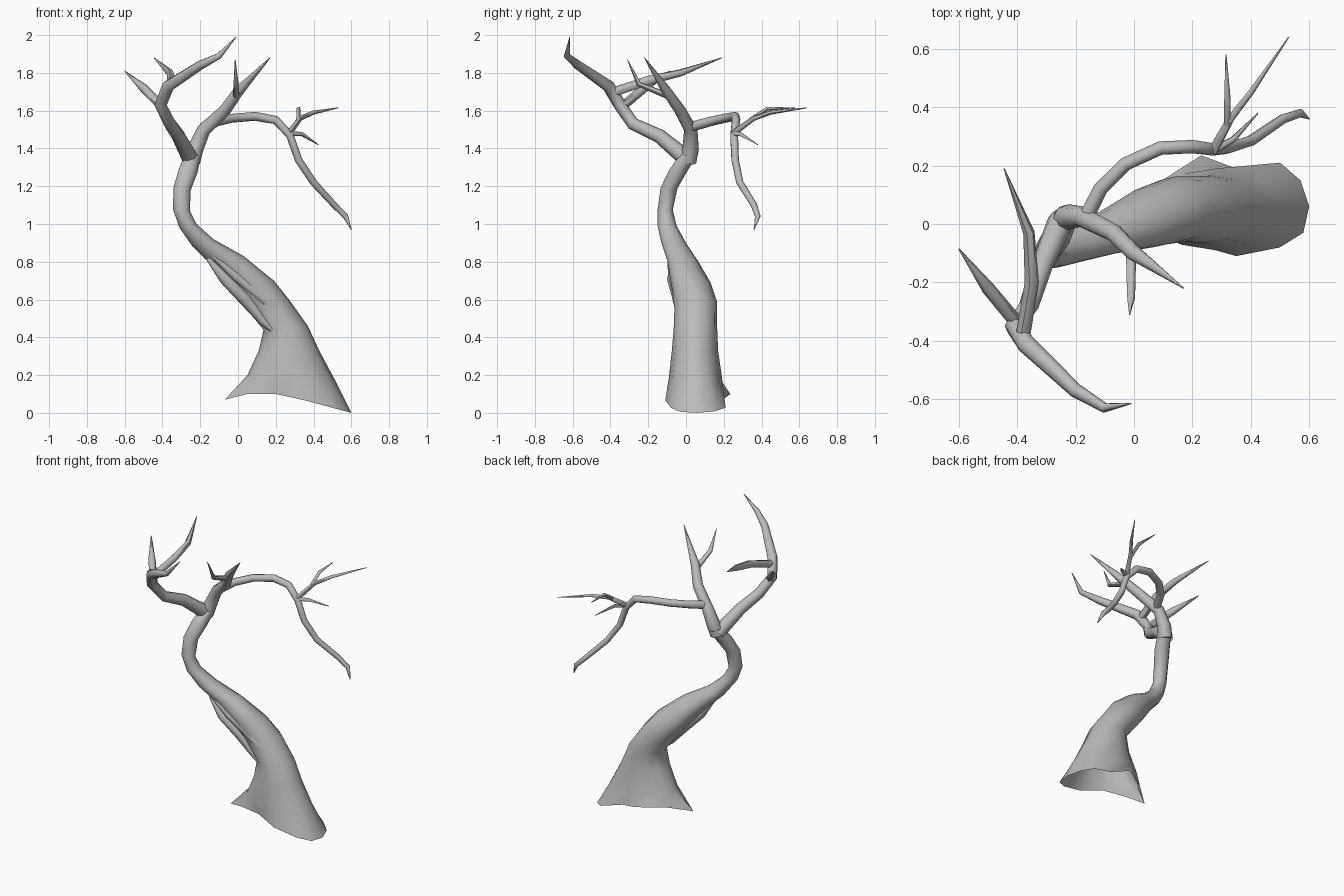
import bpy
import bmesh
import math
from mathutils import Vector

cube = bpy.data.objects.get("Cube")
if cube:
    bpy.data.objects.remove(cube, do_unlink=True)

GREY = (0.5, 0.5, 0.5, 1)
bark = bpy.data.materials.new("grey_bark")
bark.use_nodes = True
bark.diffuse_color = GREY
shader = bark.node_tree.nodes["Principled BSDF"]
shader.inputs["Base Color"].default_value = GREY
shader.inputs["Roughness"].default_value = 0.8


def loft(name, rings, cap_start=False):
    """Skin a list of equal-sized vertex rings; the last ring is capped."""
    bm = bmesh.new()
    loops = [[bm.verts.new(p) for p in ring] for ring in rings]
    n = len(loops[0])
    for a, b in zip(loops, loops[1:]):
        for i in range(n):
            j = (i + 1) % n
            bm.faces.new((a[i], a[j], b[j], b[i]))
    bm.faces.new(loops[-1])
    if cap_start:
        bm.faces.new(loops[0][::-1])
    bmesh.ops.recalc_face_normals(bm, faces=bm.faces[:])
    mesh = bpy.data.meshes.new(name)
    bm.to_mesh(mesh)
    bm.free()
    mesh.materials.append(bark)
    obj = bpy.data.objects.new(name, mesh)
    bpy.context.collection.objects.link(obj)
    bpy.ops.object.select_all(action="DESELECT")
    obj.select_set(True)
    bpy.context.view_layer.objects.active = obj
    bpy.ops.object.shade_smooth_by_angle(angle=math.radians(60))
    return obj


def limb(name, path, sides=8):
    """Tapered tube through (x, y, z, radius) points with a twist-free frame."""
    pts = [Vector(p[:3]) for p in path]
    rings = []
    last = None
    for i, (p, spec) in enumerate(zip(pts, path)):
        ahead = pts[min(i + 1, len(pts) - 1)] - p
        behind = p - pts[max(i - 1, 0)]
        tangent = (ahead.normalized() + behind.normalized()).normalized()
        if last is None:
            side = tangent.orthogonal().normalized()
        else:
            side = last.rotation_difference(tangent) @ side
        last = tangent
        up = tangent.cross(side)
        turns = [math.tau * k / sides for k in range(sides)]
        rings.append([p + (side * math.cos(t) + up * math.sin(t)) * spec[3] for t in turns])
    return loft(name, rings, cap_start=True)


# Trunk: flared root outline, open underneath
root = [(.6, .06), (.57, .15), (.5, .21), (.35, .19), (.23, .235), (.05, .12),
        (-.07, .02), (.05, -.03), (.2, -.06), (.35, -.11), (.5, -.08), (.58, -.03)]
SIDES = len(root)
trunk_rings = [[Vector((x, y, min(.1, .1 - (x - .23) * .27, .07 + (x + .07) * .25)))
                for x, y in root]]

# Trunk sections: left x, left z, right x, right z, front y, back y
sections = [
    (.05, .2, .51, .18, -.09, .19), (.11, .33, .43, .33, -.075, .17),
    (.135, .44, .37, .46, -.065, .165), (.03, .57, .27, .6, -.06, .165),
    (-.06, .68, .19, .7, -.08, .13), (-.15, .79, .03, .83, -.1, .06),
    (-.24, .88, -.13, .92, -.13, 0), (-.31, .98, -.22, 1, -.15, -.05),
    (-.345, 1.08, -.255, 1.07, -.15, -.07), (-.34, 1.2, -.25, 1.18, -.135, -.045),
    (-.31, 1.3, -.215, 1.27, -.09, .01), (-.275, 1.38, -.195, 1.36, -.03, .065)]
for lx, lz, rx, rz, y0, y1 in sections:
    left, right = Vector((lx, 0, lz)), Vector((rx, 0, rz))
    middle = (left + right) / 2 + Vector((0, (y0 + y1) / 2, 0))
    ring = []
    for k in range(SIDES):
        t = math.tau * k / SIDES
        ring.append(middle + (right - left) / 2 * math.cos(t)
                    + Vector((0, (y1 - y0) / 2 * math.sin(t), 0)))
    trunk_rings.append(ring)
loft("trunk", trunk_rings)

# Twisted bark ridges on the front of the trunk
limb("bark_ridge_low", [(-.16, -.07, .82, .012), (-.07, -.07, .71, .03),
                        (.04, -.035, .6, .035), (.13, -.02, .49, .025), (.2, -.03, .42, .008)])
limb("bark_ridge_high", [(-.13, -.09, .83, .01), (-.02, -.07, .73, .025),
                         (.09, -.045, .64, .028), (.22, -.03, .53, .025), (.31, -.03, .4, .008)])

# Centre limb and its twig
limb("centre_branch", [(-.245, .01, 1.33, .045), (-.225, .025, 1.4, .043), (-.18, .025, 1.5, .036),
                       (-.07, -.03, 1.6, .032), (0, -.1, 1.7, .028), (.17, -.22, 1.88, .002)])
limb("centre_twig", [(-.01, -.1, 1.68, .018), (-.01, -.25, 1.74, .014),
                     (-.015, -.31, 1.87, .002)], 6)

# Forward limb with two offshoots
limb("front_branch", [(-.25, .01, 1.34, .046), (-.315, -.14, 1.465, .038), (-.36, -.28, 1.53, .034),
                      (-.41, -.35, 1.63, .033), (-.37, -.41, 1.73, .033), (-.2, -.57, 1.84, .025),
                      (-.1, -.63, 1.89, .017), (-.01, -.615, 1.99, .002)])
limb("front_side_twig", [(-.4, -.34, 1.62, .024), (-.5, -.22, 1.72, .023),
                         (-.6, -.085, 1.81, .002)], 6)
limb("front_back_twig", [(-.38, -.38, 1.7, .026), (-.35, -.2, 1.76, .025),
                         (-.36, -.03, 1.8, .02), (-.445, .19, 1.88, .002)], 6)

# Long drooping limb with its twigs
limb("drooping_branch", [(-.17, .01, 1.51, .027), (-.115, .12, 1.54, .025), (-.03, .205, 1.56, .024),
                         (.09, .26, 1.57, .024), (.2, .265, 1.55, .023), (.275, .255, 1.47, .021),
                         (.32, .26, 1.34, .02), (.4, .285, 1.22, .019), (.51, .36, 1.1, .017),
                         (.57, .38, 1.04, .015), (.6, .36, .97, .002)])
limb("long_twig", [(.27, .25, 1.48, .018), (.33, .36, 1.56, .014),
                   (.4, .45, 1.59, .011), (.53, .64, 1.615, .002)], 6)
limb("back_twig", [(.32, .34, 1.55, .012), (.32, .43, 1.61, .011), (.315, .58, 1.615, .002)], 6)
limb("short_twig", [(.27, .25, 1.48, .015), (.34, .29, 1.475, .011), (.425, .38, 1.42, .002)], 6)
